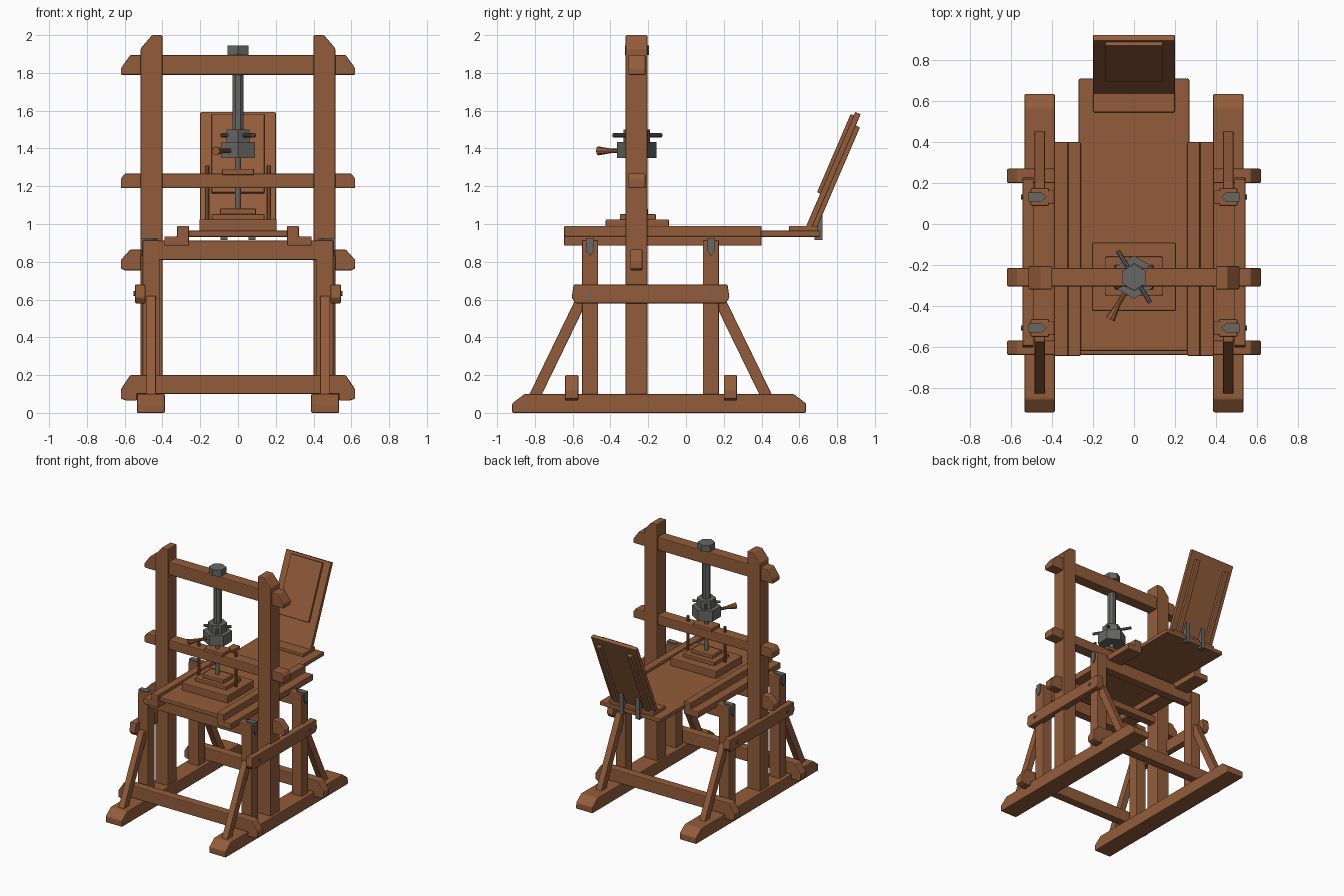
import bpy, bmesh, math
from mathutils import Vector, Matrix

if "Cube" in bpy.data.objects:
    bpy.data.objects.remove(bpy.data.objects["Cube"])


def material(name, col):
    m = bpy.data.materials.new(name)
    m.diffuse_color = (*col, 1)
    m.use_nodes = True
    m.node_tree.nodes["Principled BSDF"].inputs["Base Color"].default_value = m.diffuse_color
    return m


WOOD = material("brown_wood", (0.29, 0.108, 0.042))
METAL = material("grey_metal", (0.135, 0.135, 0.125))


def finish(name, bm, mat, bevel):
    bmesh.ops.recalc_face_normals(bm, faces=bm.faces)
    me = bpy.data.meshes.new(name)
    bm.to_mesh(me)
    bm.free()
    me.materials.append(mat)
    ob = bpy.data.objects.new(name, me)
    bpy.context.collection.objects.link(ob)
    if bevel:
        b = ob.modifiers.new("soft_edges", 'BEVEL')
        b.width, b.segments, b.limit_method = bevel, 2, 'ANGLE'
    return ob


def prism(name, pts, axis, a, b, mat=WOOD, bevel=0.006):
    """Extrude a 2D outline along an axis from a to b."""
    bm = bmesh.new()
    place = {'x': lambda p, t: (t, p[0], p[1]),
             'y': lambda p, t: (p[0], t, p[1]),
             'z': lambda p, t: (p[0], p[1], t)}[axis]
    lo = [bm.verts.new(place(p, a)) for p in pts]
    hi = [bm.verts.new(place(p, b)) for p in pts]
    bm.faces.new(lo)
    bm.faces.new(hi)
    for i in range(len(pts)):
        j = (i + 1) % len(pts)
        bm.faces.new((lo[i], lo[j], hi[j], hi[i]))
    return finish(name, bm, mat, bevel)


def box(name, x0, x1, y0, y1, z0, z1, mat=WOOD, bevel=0.006):
    return prism(name, [(x0, y0), (x1, y0), (x1, y1), (x0, y1)], 'z', z0, z1, mat, bevel)


def rod(name, p, q, r, sides=8, r2=None, mat=METAL, turn=0):
    p, q = Vector(p), Vector(q)
    bm = bmesh.new()
    bmesh.ops.create_cone(bm, cap_ends=True, segments=sides, radius1=r,
                          radius2=r if r2 is None else r2, depth=(q - p).length)
    rot = (q - p).to_track_quat('Z', 'Y').to_matrix().to_4x4()
    bm.transform(Matrix.Translation((p + q) / 2) @ rot @ Matrix.Rotation(turn, 4, 'Z'))
    return finish(name, bm, mat, 0)


def both(half):
    """Mirror a half outline across x = 0."""
    return half + [(-x, z) for x, z in reversed(half) if x]


PY = -0.26  # press plane

# Cross beams with shaped ends
prism("top_beam", both([(0, 1.895), (.57, 1.895), (.62, 1.825), (.62, 1.79), (0, 1.79)]), 'y', -.305, -.215)
prism("middle_beam", both([(0, 1.267), (.60, 1.267), (.62, 1.24), (.62, 1.19), (0, 1.19)]), 'y', -.305, -.215)
prism("bed_beam", both([(0, .865), (.57, .865), (.62, .81), (.62, .765), (.60, .755),
                        (.40, .755), (.40, .81), (0, .81)]), 'y', -.295, -.23)
for n, y in (("front", -.64), ("back", .20)):
    prism(n + "_foot_beam", both([(0, .2), (.57, .2), (.62, .125), (.62, .075), (.59, .065),
                                  (.535, .065), (.535, .1), (0, .1)]), 'y', y, y + .07)

for s, side in ((-1, "left"), (1, "right")):
    # Runner, main post and side stretcher
    prism(side + "_runner", [(-.92, 0), (.635, 0), (.635, .05), (.57, .1), (-.855, .1), (-.92, .05)],
          'x', s * .387, s * .535)
    prism(side + "_post", [(s * .40, .09), (s * .515, .09), (s * .515, 1.93), (s * .455, 2), (s * .40, 2)],
          'y', -.32, -.205)
    prism(side + "_stretcher", [(-.605, .61), (-.585, .58), (.21, .58), (.23, .61), (.22, .68), (-.595, .68)],
          'x', s * .49, s * .545)
    # Legs, metal straps and diagonal braces
    for n, y, foot in (("front", -.508, -.80), ("back", .132, .425)):
        box(f"{side}_{n}_leg", s * .415, s * .505, y - .043, y + .043, .09, .915)
        prism(f"{side}_{n}_strap_side", [(y - .021, .925), (y + .021, .925), (y + .021, .86), (y, .83), (y - .021, .86)],
              'x', s * .500, s * .515, METAL, 0)
        prism(f"{side}_{n}_strap_top", [(s * .515, y - .021), (s * .515, y + .021), (s * .45, y + .021),
                                        (s * .425, y), (s * .45, y - .021)], 'z', .912, .926, METAL, 0)
        rod(f"{side}_{n}_peg", (s * .53, y, .632), (s * .552, y, .632), .012)
        d = -1 if n == "front" else 1
        top = y + d * .035
        prism(f"{side}_{n}_brace", [(foot - .033, .09), (foot + .033, .09), (top + .033, .62), (top - .033, .62)],
              'x', s * .435, s * .485, WOOD, .004)
    # L-shaped bed rail
    prism(side + "_bed_rail", [(s * .26, .885), (s * .39, .885), (s * .39, .935), (s * .322, .935),
                               (s * .322, .99), (s * .26, .99)], 'y', -.645, .40)
    # Guide rod of the pressing plate
    rod(side + "_guide_rod", (s * .163, PY, 1.02), (s * .163, PY, 1.31), .011, mat=WOOD)

# Bars joining the leg tops
for n, y in (("front", -.508), ("back", .132)):
    box(n + "_leg_bar", -.50, .50, y - .035, y + .035, .81, .913)

# Sliding bed and pressing plate
box("bed_plank", -.27, .27, -.62, .71, .932, .965)
box("plate_lower", -.205, .205, -.425, -.09, .96, 1.025)
box("plate_middle", -.14, .14, -.35, -.16, 1.02, 1.053)
box("plate_upper", -.095, .095, -.32, -.20, 1.05, 1.082)
box("nut_block", -.085, .085, -.315, -.205, 1.26, 1.292)

# Screw
rod("thin_spindle", (0, PY, 1.07), (0, PY, 1.36), .016, 12)
rod("hub", (0, PY, 1.35), (0, PY, 1.435), .105, 6, turn=math.pi / 6 * 0)
rod("hub_collar", (0, PY, 1.435), (0, PY, 1.50), .07, 6)
rod("screw", (0, PY, 1.49), (0, PY, 1.90), .032, 8, turn=math.pi / 8)
rod("screw_cap", (0, PY, 1.895), (0, PY, 1.945), .064, 6)
rod("cross_bar", (-.08, PY + .13, 1.47), (.08, PY - .125, 1.47), .011)
rod("short_bar", (-.09, PY - .05, 1.47), (.09, PY + .05, 1.47), .011)
# Wooden pull handle
rod("handle_shaft", (-.035, PY - .06, 1.387), (-.085, PY - .145, 1.387), .012, mat=WOOD)
rod("handle_grip", (-.08, PY - .137, 1.387), (-.117, PY - .205, 1.387), .012, r2=.024, mat=WOOD)

# Leaning paper frame: outlines follow a sloped line
box("frame_sill", -.20, .20, .545, .70, .96, .99)
U = Vector((.395, .919))    # up the slope (y, z)
N = Vector((.919, -.395))   # towards the back
ORIGIN = Vector((.625, .975))


def slab(name, x0, x1, u0, u1, n0, n1):
    pts = [ORIGIN + U * u + N * n for u, n in ((u0, n0), (u1, n0), (u1, n1), (u0, n1))]
    return prism(name, [tuple(p) for p in pts], 'x', x0, x1, WOOD, .004)


slab("frame_board", -.20, .20, 0, .675, .005, .036)
slab("frame_panel", -.14, .14, .205, .655, -.013, .008)
for s, side in ((-1, "left"), (1, "right")):
    slab(side + "_batten", s * .118, s * .158, .03, .61, .033, .06)
    prism(side + "_frame_bracket", [(.68, .915), (.722, .915), (.722, 1.09), (.68, .99)],
          'x', s * .055, s * .092, METAL, 0)
